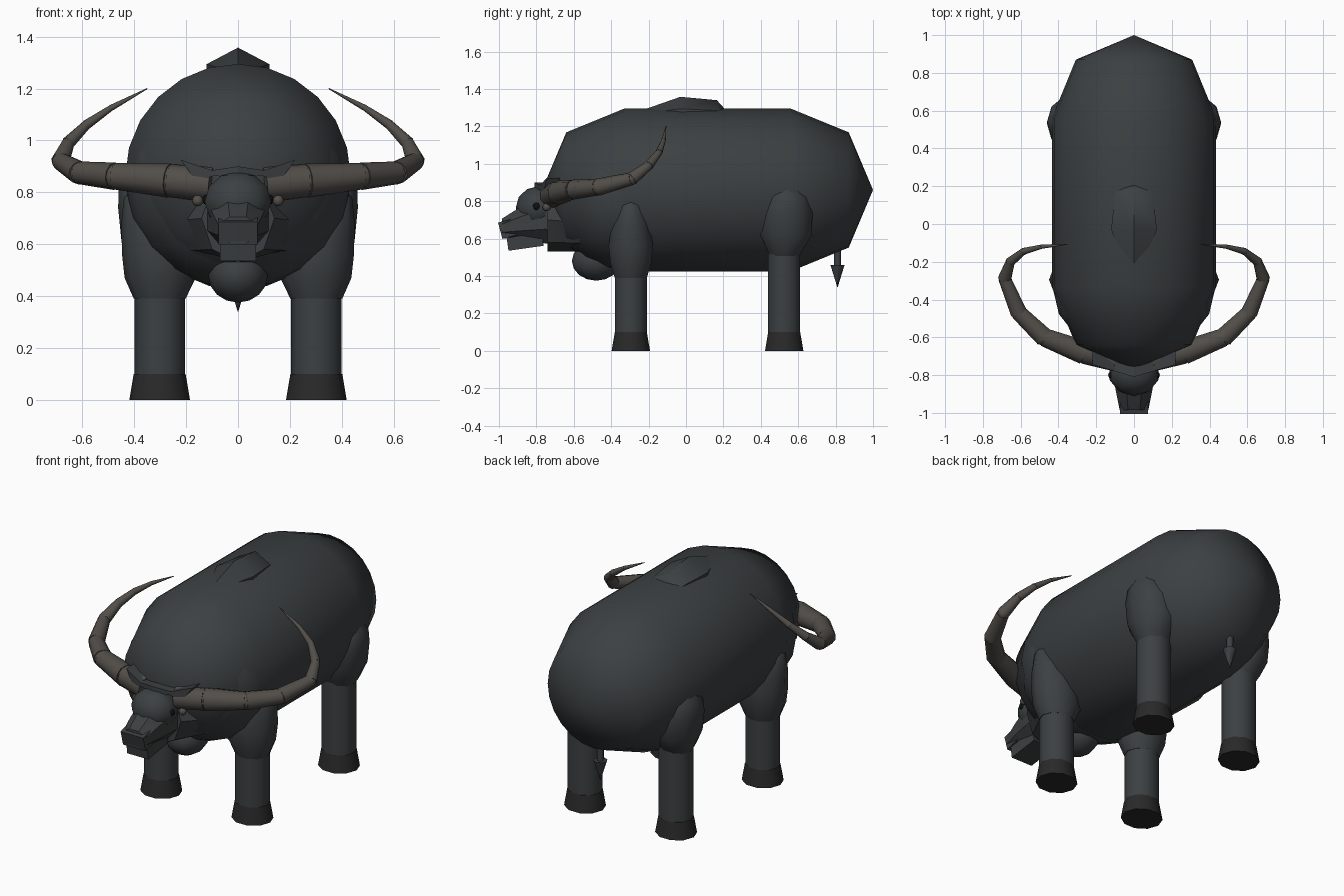
import bpy, bmesh, math
from mathutils import Vector, Matrix

if "Cube" in bpy.data.objects:
    bpy.data.objects.remove(bpy.data.objects["Cube"])


def material(name, rgb):
    m = bpy.data.materials.new(name)
    m.diffuse_color = (*rgb, 1)
    m.use_nodes = True
    m.node_tree.nodes["Principled BSDF"].inputs["Base Color"].default_value = m.diffuse_color
    return m


HIDE = material("hide", (0.045, 0.051, 0.054))
HOOF = material("hoof", (0.022, 0.022, 0.022))
HORN = material("horn", (0.085, 0.077, 0.068))
EYE = material("eye", (0.005, 0.005, 0.005))


def finish(name, bm, mat, angle=50):
    bmesh.ops.recalc_face_normals(bm, faces=bm.faces)
    me = bpy.data.meshes.new(name)
    bm.to_mesh(me)
    bm.free()
    ob = bpy.data.objects.new(name, me)
    bpy.context.collection.objects.link(ob)
    me.materials.append(mat)
    bpy.ops.object.select_all(action='DESELECT')
    ob.select_set(True)
    bpy.context.view_layer.objects.active = ob
    if angle:
        bpy.ops.object.shade_smooth_by_angle(angle=math.radians(angle))
    return ob


def loft(name, rings, sides, axis, mat=HIDE, angle=50, turn=0):
    """Skin elliptical rings (x, y, z, half width, half depth) along Y or Z."""
    bm = bmesh.new()
    v_dir = Vector((0, 0, 1)) if axis == 'Y' else Vector((0, 1, 0))
    loops = []
    for x, y, z, ru, rv in rings:
        loop = []
        for i in range(sides):
            a = 2 * math.pi * i / sides + math.radians(turn)
            p = Vector((x, y, z)) + Vector((ru * math.cos(a), 0, 0)) + v_dir * rv * math.sin(a)
            loop.append(bm.verts.new(p))
        loops.append(loop)
    for a, b in zip(loops, loops[1:]):
        for i in range(sides):
            j = (i + 1) % sides
            bm.faces.new((a[i], a[j], b[j], b[i]))
    bm.faces.new(loops[0])
    bm.faces.new(loops[-1])
    bmesh.ops.remove_doubles(bm, verts=bm.verts, dist=0.0005)
    return finish(name, bm, mat, angle)


def ball(name, loc, scale, mat=HIDE, u=12, v=8):
    bm = bmesh.new()
    bmesh.ops.create_uvsphere(bm, u_segments=u, v_segments=v, radius=1,
                              matrix=Matrix.Translation(loc) @ Matrix.Diagonal((*scale, 1)))
    return finish(name, bm, mat)


def segment(name, p, q, r1, r2, mat, sides=10):
    p, q = Vector(p), Vector(q)
    d = q - p
    bm = bmesh.new()
    bmesh.ops.create_cone(bm, cap_ends=True, segments=sides, radius1=r1, radius2=r2, depth=d.length,
                          matrix=Matrix.Translation((p + q) / 2) @ d.to_track_quat('Z', 'Y').to_matrix().to_4x4())
    return finish(name, bm, mat)


# Barrel body: a capsule with coarse rounded ends
R, ZC = 0.435, 0.86
loft("body", [(0, y, ZC, r, r) for y, r in
              ((-0.77, 0), (-0.64, 0.308), (-0.33, R), (0.56, R), (0.87, 0.308), (1.0, 0))], 24, 'Y')
ball("shoulders", (0, -0.34, 0.82), (0.43, 0.36, 0.39), u=16, v=10)

# Back hump, neck and dewlap
loft("hump", [(0, -0.31, 1.26, 0, 0), (0, -0.03, 1.23, 0.14, 0.128), (0, 0.165, 1.23, 0.115, 0.11),
              (0, 0.21, 1.22, 0.09, 0.07)], 6, 'Y', turn=30)
loft("neck", [(0, -0.74, 0.70, 0.14, 0.17), (0, -0.60, 0.69, 0.24, 0.16),
              (0, -0.47, 0.66, 0.335, 0.12)], 8, 'Y', angle=30)
ball("dewlap", (0, -0.48, 0.48), (0.115, 0.13, 0.105))

# Legs
for s, side in ((-1, "left"), (1, "right")):
    for y, top, part in ((-0.295, 0.45, "front"), (0.525, 0.58, "hind")):
        x = 0.302 * s
        loft(f"{part}_hoof_{side}", [(x, y, 0, 0.117, 0.108), (x, y, 0.1, 0.1, 0.09)], 10, 'Z', HOOF)
        loft(f"{part}_leg_{side}", [(x, y, 0.1, 0.097, 0.09), (x, y, top, 0.097, 0.09)], 10, 'Z')
    loft(f"front_upper_leg_{side}",
         [(0.302 * s, -0.295, 0.39, 0.1, 0.09), (0.3 * s, -0.295, 0.47, 0.137, 0.115),
          (0.302 * s, -0.295, 0.56, 0.145, 0.125), (0.325 * s, -0.295, 0.68, 0.125, 0.105),
          (0.35 * s, -0.295, 0.78, 0.09, 0.07), (0.35 * s, -0.295, 0.83, 0.04, 0.03)], 10, 'Z')
    loft(f"thigh_{side}",
         [(0.305 * s, 0.525, 0.5, 0.09, 0.08), (0.31 * s, 0.53, 0.54, 0.11, 0.1),
          (0.32 * s, 0.535, 0.62, 0.13, 0.145), (0.33 * s, 0.535, 0.74, 0.132, 0.148),
          (0.335 * s, 0.54, 0.82, 0.125, 0.125), (0.335 * s, 0.54, 0.885, 0.085, 0.07)], 10, 'Z')

# Tail with tuft
segment("tail", (0, 0.81, 0.62), (0, 0.81, 0.45), 0.02, 0.018, HIDE, 8)
segment("tail_tuft", (0, 0.81, 0.46), (0, 0.81, 0.34), 0.038, 0.001, HIDE, 8)

# Head: skull, tapering snout, muzzle and jaw
ball("skull", (0, -0.79, 0.765), (0.135, 0.12, 0.115), u=10, v=6)
loft("snout", [(0, -0.72, 0.71, 0.13, 0.15), (0, -0.88, 0.68, 0.105, 0.10),
               (0, -0.985, 0.655, 0.082, 0.055)], 8, 'Y', angle=25, turn=22.5)
for name, loc, size in (("muzzle", (0, -0.945, 0.655), (0.15, 0.10, 0.09)),
                        ("jaw", (0, -0.86, 0.583), (0.14, 0.19, 0.07))):
    bm = bmesh.new()
    bmesh.ops.create_cube(bm, size=1, matrix=Matrix.Translation(loc) @ Matrix.Rotation(math.radians(15 if name == "muzzle" else 8), 4, 'X')
                          @ Matrix.Diagonal((*size, 1)))
    finish(name, bm, HIDE, 0)

# Pointed forehead crest between the horns
bm = bmesh.new()
outline = [(-0.22, 0.925), (-0.1, 0.885), (0, 0.9), (0.1, 0.885), (0.22, 0.925),
           (0.16, 0.84), (0.09, 0.865), (0, 0.85), (-0.09, 0.865), (-0.16, 0.84)]
face = bm.faces.new([bm.verts.new((x, -0.81 + 0.3 * abs(x), z)) for x, z in outline])
ext = bmesh.ops.extrude_face_region(bm, geom=[face])
bmesh.ops.translate(bm, vec=(0, 0.07, 0), verts=[v for v in ext["geom"] if isinstance(v, bmesh.types.BMVert)])
bmesh.ops.triangulate(bm, faces=[f for f in bm.faces if len(f.verts) > 4])
finish("forehead_crest", bm, HIDE, 0)

# Segmented sweeping horns, eyes and horn-root knobs
PATH = [(0.10, -0.715, 0.83, 0.068), (0.265, -0.68, 0.845, 0.066), (0.475, -0.60, 0.862, 0.053),
        (0.61, -0.47, 0.875, 0.046), (0.685, -0.29, 0.92, 0.036), (0.655, -0.20, 0.99, 0.026),
        (0.585, -0.145, 1.06, 0.019), (0.49, -0.12, 1.125, 0.012), (0.35, -0.107, 1.2, 0.002)]
for s, side in ((-1, "left"), (1, "right")):
    for i, (a, b) in enumerate(zip(PATH, PATH[1:])):
        segment(f"horn_{side}_{i + 1}", (a[0] * s, a[1], a[2]), (b[0] * s, b[1], b[2]), a[3], b[3] * 0.96, HORN)
        if i:
            ball(f"horn_joint_{side}_{i}", (a[0] * s, a[1], a[2]), (a[3] * 0.92,) * 3, HORN, 8, 6)
    ball(f"eye_{side}", (0.122 * s, -0.80, 0.772), (0.015, 0.02, 0.02), EYE, 8, 6)
    ball(f"horn_root_{side}", (0.155 * s, -0.745, 0.768), (0.022, 0.022, 0.022), HORN, 8, 6)
